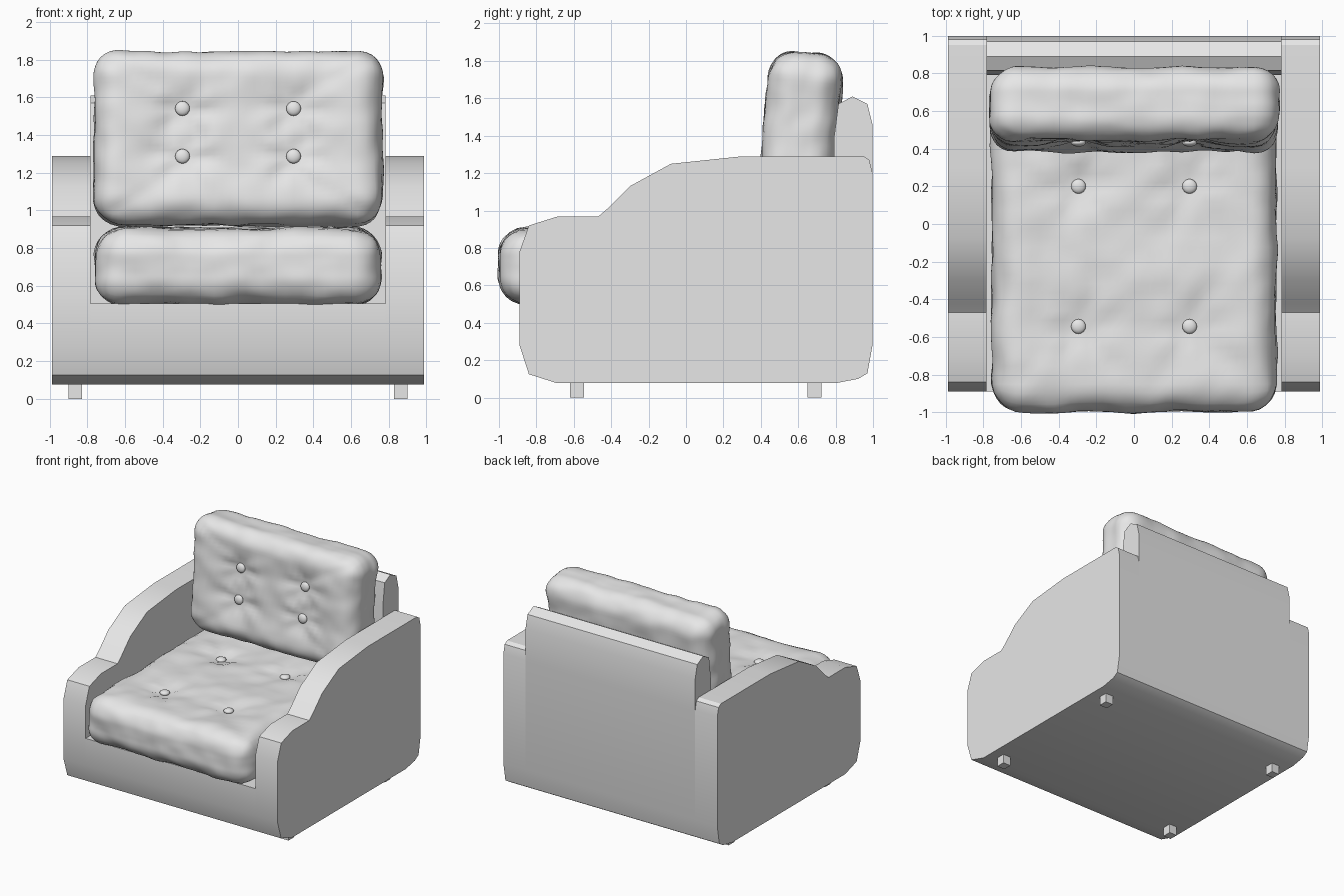
import bpy, bmesh, math
from mathutils import Matrix, Vector, noise

if "Cube" in bpy.data.objects:
    bpy.data.objects.remove(bpy.data.objects["Cube"])

grey = bpy.data.materials.new("plain grey")
grey.diffuse_color = (0.8, 0.8, 0.8, 1)
grey.use_nodes = True
grey.node_tree.nodes["Principled BSDF"].inputs["Base Color"].default_value = grey.diffuse_color


def finish(name, bm, angle=30):
    bmesh.ops.recalc_face_normals(bm, faces=bm.faces)
    me = bpy.data.meshes.new(name)
    bm.to_mesh(me)
    bm.free()
    ob = bpy.data.objects.new(name, me)
    bpy.context.collection.objects.link(ob)
    me.materials.append(grey)
    bpy.ops.object.select_all(action='DESELECT')
    ob.select_set(True)
    bpy.context.view_layer.objects.active = ob
    bpy.ops.object.shade_smooth_by_angle(angle=math.radians(angle))
    return ob


def extrude_profile(name, pts, x0, x1):
    """Extrude a (y, z) outline along x."""
    bm = bmesh.new()
    a = [bm.verts.new((x0, y, z)) for y, z in pts]
    b = [bm.verts.new((x1, y, z)) for y, z in pts]
    bm.faces.new(a)
    bm.faces.new(b[::-1])
    n = len(pts)
    for i in range(n):
        j = (i + 1) % n
        bm.faces.new((a[i], b[i], b[j], a[j]))
    return finish(name, bm)


# Shared underside and rear outline, running back to front
lower = [(0.997, 1.20), (0.997, 0.28), (0.97, 0.13), (0.92, 0.10), (0.80, 0.077),
         (-0.69, 0.077), (-0.84, 0.125), (-0.89, 0.28)]

# Arms with stepped, sloping tops
arm = lower + [(-0.89, 0.78), (-0.84, 0.92), (-0.69, 0.967), (-0.47, 0.967),
               (-0.42, 1.01), (-0.30, 1.13), (-0.08, 1.25), (0.30, 1.29),
               (0.95, 1.29), (0.98, 1.27)]
for side, s in (("left", -1), ("right", 1)):
    extrude_profile(side + "_arm", arm, s * 0.783, s * 0.987)

# Base and backrest as one L-shaped outline
frame = lower + [(-0.89, 0.505), (0.79, 0.505), (0.79, 1.38), (0.815, 1.57),
                 (0.89, 1.61), (0.97, 1.57), (0.997, 1.46)]
extrude_profile("base_and_backrest", frame, -0.783, 0.783)

# Feet
for sx in (-1, 1):
    for y in (-0.583, 0.687):
        bm = bmesh.new()
        bmesh.ops.create_cube(bm, size=1, matrix=Matrix.Translation((sx * 0.865, y, 0.05))
                              @ Matrix.Diagonal((0.072, 0.075, 0.10, 1)))
        finish("foot", bm)


def cushion(name, half, r, buttons, mat, dent, seed):
    """Soft rounded box with buttoned dents on its local +z side."""
    h = Vector(half)

    def shape(p):
        core = Vector([max(-(h[i] - r), min(h[i] - r, p[i])) for i in range(3)])
        n = (p - core).normalized()
        q = core + n * r
        front = max(0.0, n.z)
        # button pinches and folds radiating from them
        drop = 0.0
        for bx, by in buttons:
            dx, dy = q.x - bx, q.y - by
            d = math.hypot(dx, dy)
            drop += dent * math.exp(-(d / 0.11) ** 2) + 0.35 * dent * math.exp(-(d / 0.3) ** 2)
            fold = math.sin(6 * math.atan2(dy, dx) + seed) * min(1, d / 0.12)
            drop += 0.010 * fold * math.exp(-(d / 0.22) ** 2)
        # diagonal creases towards the corners
        u, v = abs(q.x) / h.x, abs(q.y) / h.y
        drop += 0.022 * math.exp(-((u - v) / 0.09) ** 2) * max(0, min(u, v) - 0.35)
        q.z -= front * drop
        # general lumpiness
        off = Vector((seed, seed * 2, 0))
        q += n * (0.014 * noise.noise(q * 4 + off) + 0.008 * noise.noise(q * 9 + off))
        return q

    bm = bmesh.new()
    bmesh.ops.create_cube(bm, size=2)
    bmesh.ops.subdivide_edges(bm, edges=bm.edges[:], cuts=35, use_grid_fill=True)
    for vert in bm.verts:
        p = Vector([vert.co[i] * h[i] for i in range(3)])
        vert.co = mat @ shape(p)
    finish(name, bm, 180)

    # Buttons sitting in the dents
    for bx, by in buttons:
        z = shape(Vector((bx, by, h.z))).z
        bm = bmesh.new()
        bmesh.ops.create_uvsphere(bm, u_segments=16, v_segments=10, radius=1,
                                  matrix=mat @ Matrix.Translation((bx, by, z + 0.012))
                                  @ Matrix.Diagonal((0.039, 0.039, 0.02, 1)))
        finish(name + "_button", bm, 60)


# Seat cushion
cushion("seat_cushion", (0.755, 0.875, 0.205), 0.15,
        [(x, y) for x in (-0.295, 0.295) for y in (-0.422, 0.322)],
        Matrix.Translation((0, -0.122, 0.705)), 0.028, 1.0)

# Back cushion, leaning against the backrest
cushion("back_cushion", (0.765, 0.462, 0.20), 0.14,
        [(x, y) for x in (-0.295, 0.295) for y in (-0.11, 0.145)],
        Matrix.Translation((0, 0.605, 1.383)) @ Matrix.Rotation(math.radians(85), 4, 'X'),
        0.035, 2.3)
